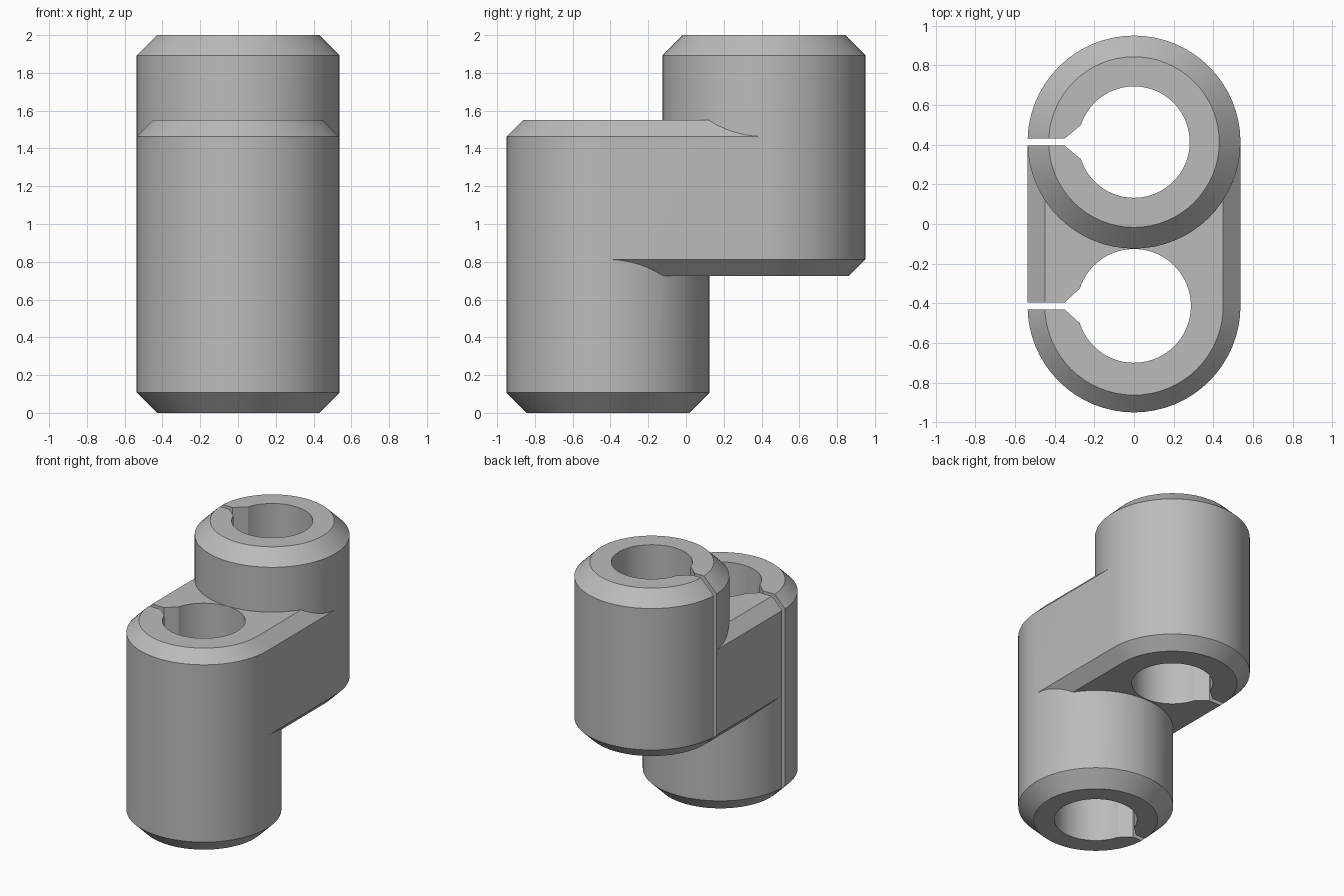
import bpy, bmesh, math

cube = bpy.data.objects.get("Cube")
if cube:
    bpy.data.objects.remove(cube)

R, OFFSET = 0.537, 0.413       # column radius, column distance from the middle
BIG, SMALL = 0.107, 0.087      # chamfers
LOW, HIGH, TOP = 0.725, 1.55, 2.0
SEGMENTS = 64

grey = bpy.data.materials.new("grey")
grey.use_nodes = True
colour = (0.5, 0.5, 0.5, 1)
grey.diffuse_color = colour
grey.node_tree.nodes["Principled BSDF"].inputs["Base Color"].default_value = colour


def loft(name, rings):
    """Closed solid skinned through rings of equal point count."""
    bm = bmesh.new()
    loops = [[bm.verts.new(p) for p in ring] for ring in rings]
    n = len(loops[0])
    for a, b in zip(loops, loops[1:]):
        for i in range(n):
            j = (i + 1) % n
            bm.faces.new((a[i], a[j], b[j], b[i]))
    bm.faces.new(loops[0][::-1])
    bm.faces.new(loops[-1])
    bmesh.ops.recalc_face_normals(bm, faces=bm.faces)
    mesh = bpy.data.meshes.new(name)
    bm.to_mesh(mesh)
    bm.free()
    obj = bpy.data.objects.new(name, mesh)
    bpy.context.collection.objects.link(obj)
    mesh.materials.append(grey)
    return obj


def circle(r, y, z):
    angles = [math.tau * i / SEGMENTS for i in range(SEGMENTS)]
    return [(r * math.cos(a), y + r * math.sin(a), z) for a in angles]


def column(name, y, z0, z1, c0, c1):
    steps = ((R - c0, z0), (R, z0 + c0), (R, z1 - c1), (R - c1, z1))
    return loft(name, [circle(r, y, z) for r, z in steps])


def keyhole(name, y, r):
    """Bore with a flared relief and a narrow slot through the right wall."""
    half, flare = 0.0175, 0.087
    start = math.pi - math.asin(flare / r)
    arc = [-start + 2 * start * i / SEGMENTS for i in range(SEGMENTS + 1)]
    pts = [(r * math.cos(a), r * math.sin(a)) for a in arc]
    pts += [(-0.35, half), (-0.8, half), (-0.8, -half), (-0.35, -half)]
    return loft(name, [[(px, y + py, z) for px, py in pts] for z in (-0.2, TOP + 0.2)])


def boolean(target, tool, operation):
    mod = target.modifiers.new(operation.lower(), "BOOLEAN")
    mod.operation, mod.object, mod.solver = operation, tool, "EXACT"
    bpy.context.view_layer.objects.active = target
    bpy.ops.object.modifier_apply(modifier=mod.name)
    bpy.data.objects.remove(tool)


# Two offset columns
body = column("offset_clamp_body", -OFFSET, 0, HIGH, BIG, SMALL)
back = column("back_column", OFFSET, LOW, TOP, SMALL, BIG)

# Web joining the columns, chamfered along its long edges
side = [(R - SMALL, LOW), (R, LOW + SMALL), (R, HIGH - SMALL), (R - SMALL, HIGH)]
outline = side + [(-x, z) for x, z in reversed(side)]
web = loft("web", [[(x, y, z) for x, z in outline] for y in (-OFFSET, OFFSET)])

boolean(body, web, "UNION")
boolean(body, back, "UNION")

# Bores and clamping slots
for y, r in ((-OFFSET, 0.287), (OFFSET, 0.281)):
    boolean(body, keyhole("bore_cutter", y, r), "DIFFERENCE")

bpy.ops.object.select_all(action="DESELECT")
body.select_set(True)
bpy.context.view_layer.objects.active = body
bpy.ops.object.shade_smooth_by_angle(angle=math.radians(25))
